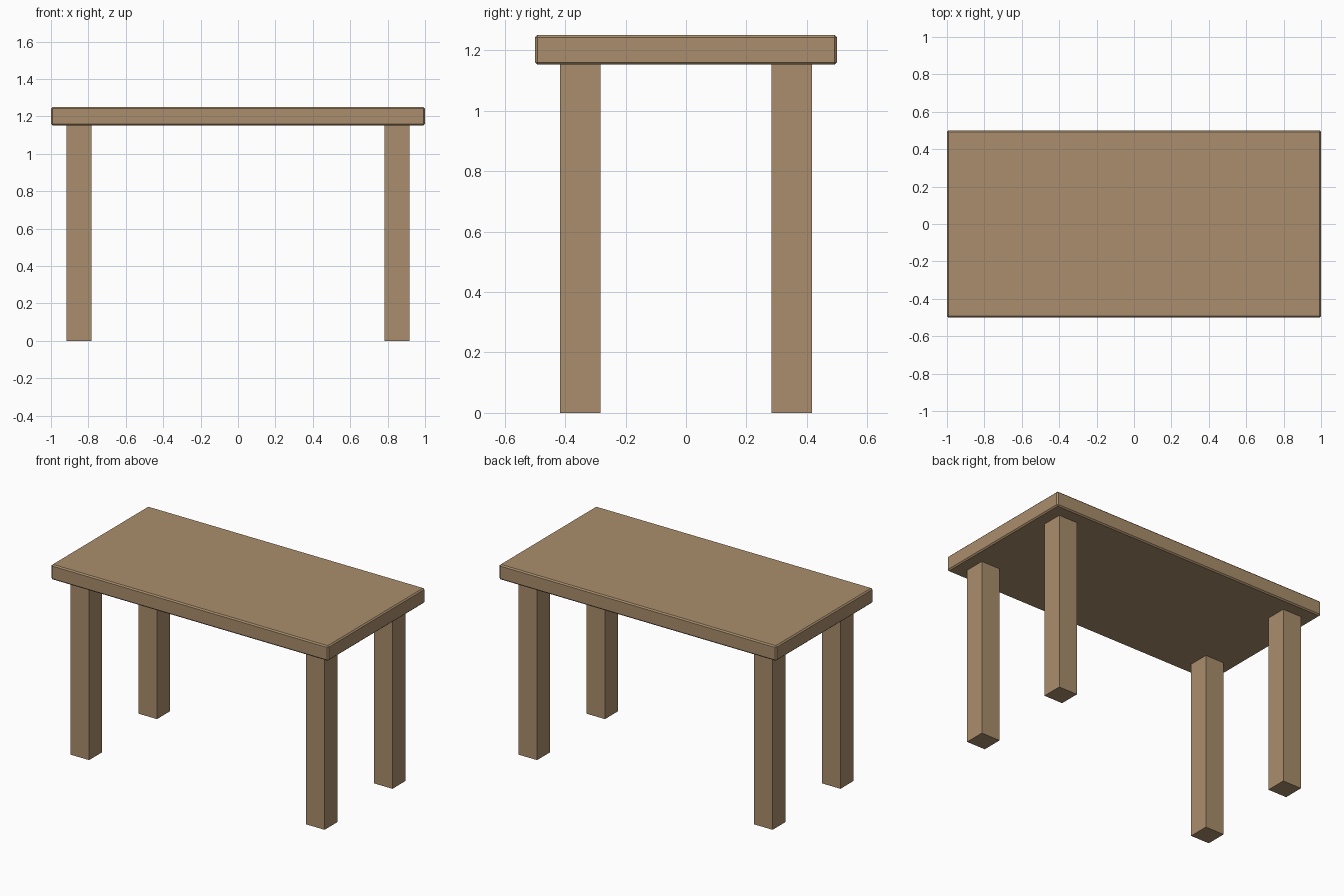
import bpy

if "Cube" in bpy.data.objects:
    bpy.data.objects.remove(bpy.data.objects["Cube"])

wood = bpy.data.materials.new("wood")
wood.diffuse_color = (0.40, 0.27, 0.15, 1.0)
wood.use_nodes = True
wood.node_tree.nodes["Principled BSDF"].inputs["Base Color"].default_value = wood.diffuse_color


def box(name, size, center, bevel=0.0):
    bpy.ops.mesh.primitive_cube_add(size=1, location=center)
    ob = bpy.context.object
    ob.name = name
    ob.scale = size
    bpy.ops.object.transform_apply(location=False, rotation=False, scale=True)
    if bevel:
        mod = ob.modifiers.new("edge_bevel", 'BEVEL')
        mod.width = bevel
        mod.segments = 1
    ob.data.materials.append(wood)
    return ob


# Tabletop with a small chamfer on its edges
TOP, UNDERSIDE = 1.25, 1.152
box("tabletop", (2.0, 1.0, TOP - UNDERSIDE), (0, 0, (TOP + UNDERSIDE) / 2), bevel=0.008)

# Four square legs set in from the corners
for x_side, sx in (("left", -1), ("right", 1)):
    for y_side, sy in (("front", -1), ("back", 1)):
        box(f"{y_side}_{x_side}_leg", (0.134, 0.134, UNDERSIDE),
            (sx * 0.85, sy * 0.35, UNDERSIDE / 2))
